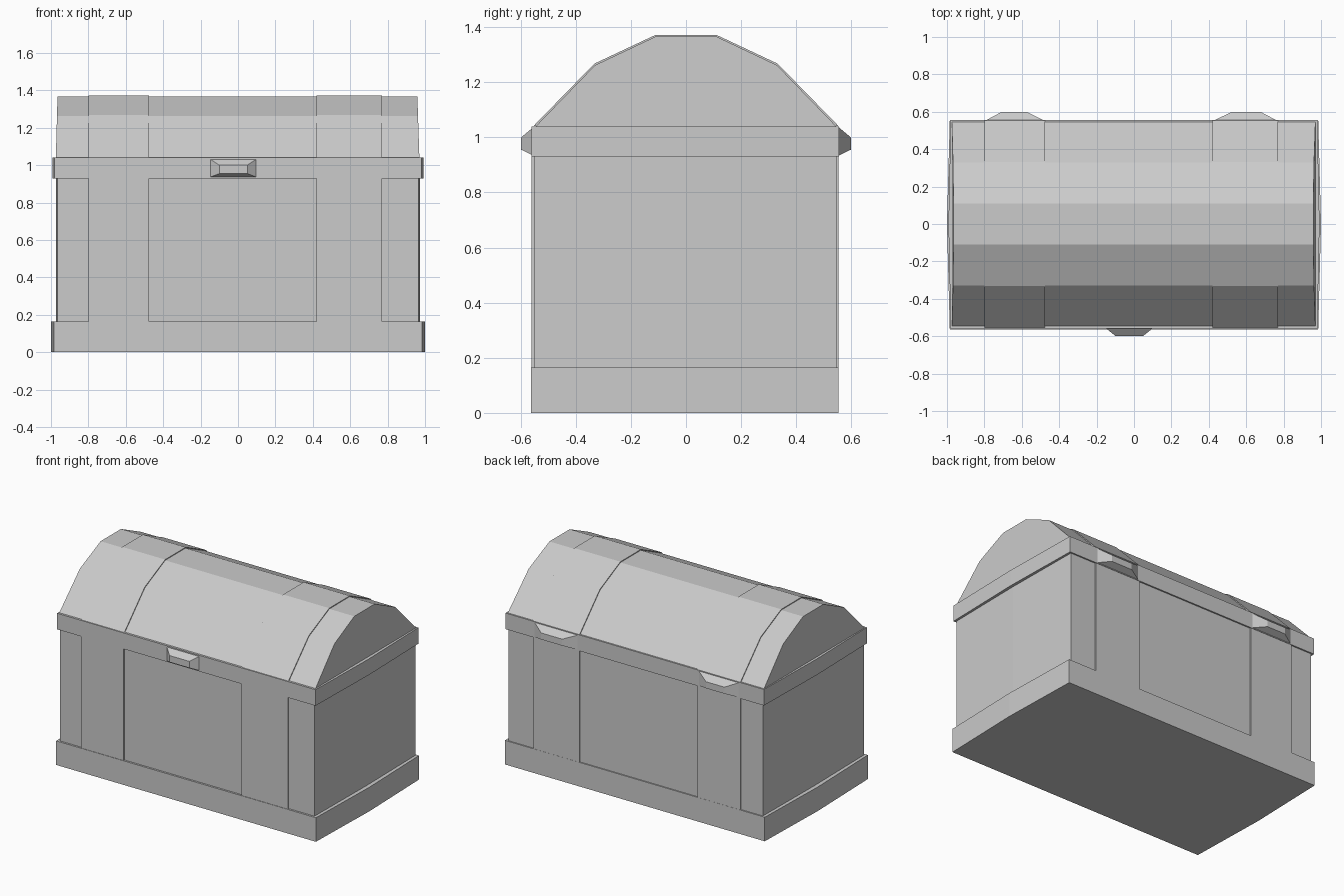
import bpy, bmesh

if "Cube" in bpy.data.objects:
    bpy.data.objects.remove(bpy.data.objects["Cube"])


def mesh_object(name, loops):
    """Closed solid skinned through matching vertex loops, capped at both ends."""
    bm = bmesh.new()
    rings = [[bm.verts.new(p) for p in loop] for loop in loops]
    n = len(rings[0])
    for a, b in zip(rings, rings[1:]):
        for i in range(n):
            j = (i + 1) % n
            bm.faces.new((a[i], a[j], b[j], b[i]))
    bm.faces.new(rings[0])
    bm.faces.new(rings[-1])
    bmesh.ops.recalc_face_normals(bm, faces=bm.faces)
    me = bpy.data.meshes.new(name)
    bm.to_mesh(me)
    bm.free()
    ob = bpy.data.objects.new(name, me)
    bpy.context.collection.objects.link(ob)
    return ob


def slab(name, corner, mid, y0, y1, z0, z1):
    """Box whose left and right ends bow out slightly at the middle."""
    outline = [(-corner, y0), (corner, y0), (mid, 0), (corner, y1), (-corner, y1), (-mid, 0)]
    return mesh_object(name, [[(x, y, z) for x, y in outline] for z in (z0, z1)])


def box(name, x0, x1, y0, y1, z0, z1):
    outline = [(x0, y0), (x1, y0), (x1, y1), (x0, y1)]
    return mesh_object(name, [[(x, y, z) for x, y in outline] for z in (z0, z1)])


def arch(name, lo, hi, grow=0.0):
    """Five-sided barrel lid section; lo and hi are (x at foot, x at crown)."""
    half = [(0.55, 1.035), (0.33, 1.262), (0.11, 1.366)]
    prof = half + [(-y, z) for y, z in reversed(half)]
    loops = []
    for foot, crown in (lo, hi):
        loop = []
        for y, z in prof:
            x = foot + (crown - foot) * (z - 1.035) / 0.331
            loop.append((x, y * (1 + grow), z + grow * 0.8))
        loops.append(loop)
    return mesh_object(name, loops)


def tapered_catch(name, base, tip, side):
    """Faceted block standing out from the rim; base and tip are x ranges."""
    loops = []
    for (x0, x1), y, (z0, z1) in ((base, 0.55, (0.932, 1.04)), (tip, 0.598, (0.955, 1.0))):
        loops.append([(x0, side * y, z0), (x1, side * y, z0), (x1, side * y, z1), (x0, side * y, z1)])
    return mesh_object(name, loops)


# Chest body, base plinth and rim
slab("base", 0.985, 1.0, -0.563, 0.554, 0, 0.165)
slab("body", 0.965, 0.972, -0.55, 0.546, 0.16, 0.935)
slab("rim", 0.98, 0.992, -0.56, 0.556, 0.93, 1.04)

# Barrel lid
arch("lid", (-0.974, -0.965), (0.97, 0.959))

# Straps on lid and body, with hinges on the back
for side, x0, x1, tip in (("left", -0.80, -0.475, (-0.71, -0.57)),
                          ("right", 0.42, 0.77, (0.52, 0.68))):
    arch(side + "_lid_strap", (x0, x0), (x1, x1), 0.007)
    box(side + "_front_strap", x0, x1, -0.56, -0.54, 0.16, 0.935)
    box(side + "_back_strap", x0, x1, 0.54, 0.553, 0.16, 0.935)
    tapered_catch(side + "_hinge", (x0, x1), tip, 1)

# Front latch
tapered_catch("latch", (-0.16, 0.11), (-0.10, 0.05), -1)
